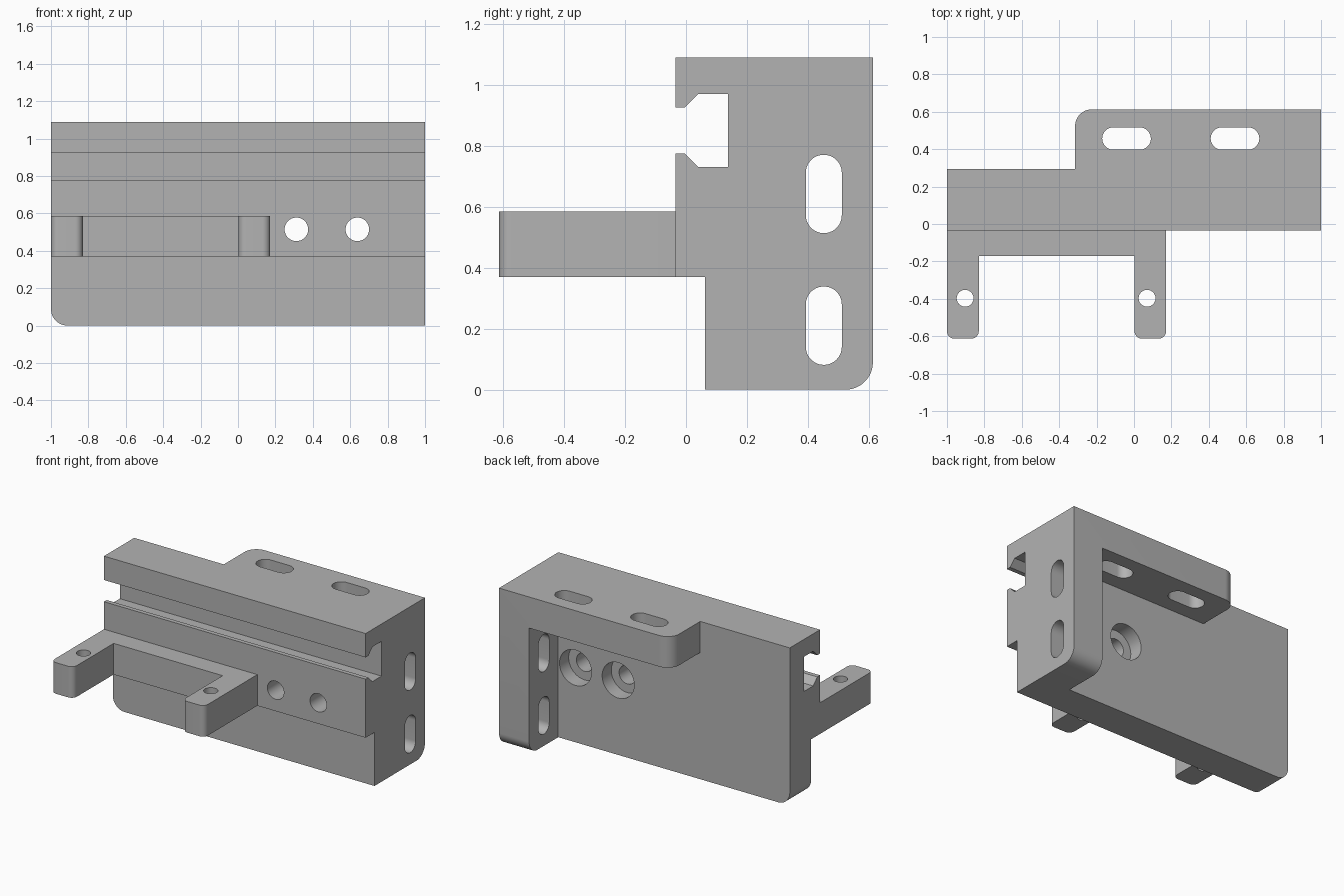
import bpy, bmesh
from math import pi, sin, cos, radians
from mathutils import Vector

cube = bpy.data.objects.get("Cube")
if cube:
    bpy.data.objects.remove(cube, do_unlink=True)

grey = bpy.data.materials.new("plain grey")
grey.use_nodes = True
colour = (0.45, 0.45, 0.45, 1)
grey.diffuse_color = colour
grey.node_tree.nodes["Principled BSDF"].inputs["Base Color"].default_value = colour


def outline(points, steps=12):
    """Expand (a, b, radius) corners into arcs; plain (a, b) corners stay sharp."""
    path = []
    for i, corner in enumerate(points):
        p = Vector(corner[:2])
        if len(corner) == 2:
            path.append(p)
            continue
        r = corner[2]
        d1 = (Vector(points[i - 1][:2]) - p).normalized()
        d2 = (Vector(points[(i + 1) % len(points)][:2]) - p).normalized()
        centre = p + (d1 + d2) * r
        for k in range(steps + 1):
            t = pi / 2 * k / steps
            path.append(centre - d2 * r * cos(t) - d1 * r * sin(t))
    return path


def prism(name, axis, points, low, high):
    """Extrude a closed outline along one axis."""
    place = {"x": lambda a, b, c: (c, a, b),
             "y": lambda a, b, c: (a, c, b),
             "z": lambda a, b, c: (a, b, c)}[axis]
    bm = bmesh.new()
    base = bm.faces.new([bm.verts.new(place(p.x, p.y, low)) for p in outline(points)])
    top = bmesh.ops.extrude_face_region(bm, geom=[base])["geom"]
    shift = Vector(place(0, 0, high - low))
    bmesh.ops.translate(bm, vec=shift, verts=[v for v in top if isinstance(v, bmesh.types.BMVert)])
    bmesh.ops.remove_doubles(bm, verts=bm.verts, dist=1e-5)
    bmesh.ops.recalc_face_normals(bm, faces=bm.faces)
    mesh = bpy.data.meshes.new(name)
    bm.to_mesh(mesh)
    bm.free()
    mesh.materials.append(grey)
    obj = bpy.data.objects.new(name, mesh)
    bpy.context.collection.objects.link(obj)
    return obj


def slot(name, axis, a, b, width, height, low, high):
    """Rounded slot, or a round hole when width equals height."""
    r, w, h = min(width, height) / 2, width / 2, height / 2
    return prism(name, axis, [(a - w, b - h, r), (a + w, b - h, r),
                              (a + w, b + h, r), (a - w, b + h, r)], low, high)


def combine(target, tool, operation):
    mod = target.modifiers.new(tool.name, "BOOLEAN")
    mod.operation, mod.solver, mod.object = operation, "EXACT", tool
    bpy.context.view_layer.objects.active = target
    bpy.ops.object.modifier_apply(modifier=mod.name)
    bpy.data.objects.remove(tool, do_unlink=True)


TOP, FRONT, BACK, REAR, STEP = 1.09, -0.035, 0.295, 0.613, 0.37

# Main block with the T-channel and the stepped lower front
bracket = prism("mounting_bracket", "x", [
    (0.062, 0), (BACK, 0), (BACK, TOP), (FRONT, TOP),
    (FRONT, 0.925), (-0.005, 0.925), (0.04, 0.97), (0.138, 0.97),
    (0.138, 0.73), (0.04, 0.73), (-0.005, 0.775), (FRONT, 0.775),
    (FRONT, STEP), (0.062, STEP)], -1, 1)
combine(bracket, prism("rounded_limit", "y", [
    (-1, 0, 0.09), (1, 0), (1, TOP), (-1, TOP)], -0.5, 0.7), "INTERSECT")

# Side wall, top flange and forked front arms
combine(bracket, prism("side_wall", "x", [
    (0.2, 0), (REAR, 0, 0.09), (REAR, TOP), (0.2, TOP)], 0.77, 1), "UNION")
combine(bracket, prism("top_flange", "z", [
    (-0.315, 0.2), (1, 0.2), (1, REAR), (-0.315, REAR, 0.09)], 0.875, TOP), "UNION")
combine(bracket, prism("front_arms", "z", [
    (-1, 0.1), (-1, -REAR, 0.04), (-0.83, -REAR, 0.04), (-0.83, -0.172),
    (0.003, -0.172), (0.003, -REAR, 0.04), (0.172, -REAR, 0.04), (0.172, 0.1)],
    STEP, 0.585), "UNION")

# Slots in the flange and wall
for x in (-0.04, 0.54):
    combine(bracket, slot("flange_slot", "z", x, 0.457, 0.26, 0.12, 0.8, 1.2), "DIFFERENCE")
for z in (0.21, 0.642):
    combine(bracket, slot("wall_slot", "x", 0.452, z, 0.118, 0.257, 0.7, 1.1), "DIFFERENCE")

# Counterbored holes in the block, plain holes in the arms
for x in (0.312, 0.638):
    combine(bracket, slot("bolt_hole", "y", x, 0.515, 0.126, 0.126, -0.2, 0.4), "DIFFERENCE")
    combine(bracket, slot("counterbore", "y", x, 0.515, 0.245, 0.245, 0.195, 0.4), "DIFFERENCE")
for x in (-0.903, 0.07):
    combine(bracket, slot("arm_hole", "z", x, -0.397, 0.09, 0.09, 0.3, 0.7), "DIFFERENCE")

bpy.ops.object.select_all(action="DESELECT")
bracket.select_set(True)
bpy.context.view_layer.objects.active = bracket
bpy.ops.object.shade_smooth_by_angle(angle=radians(30))
